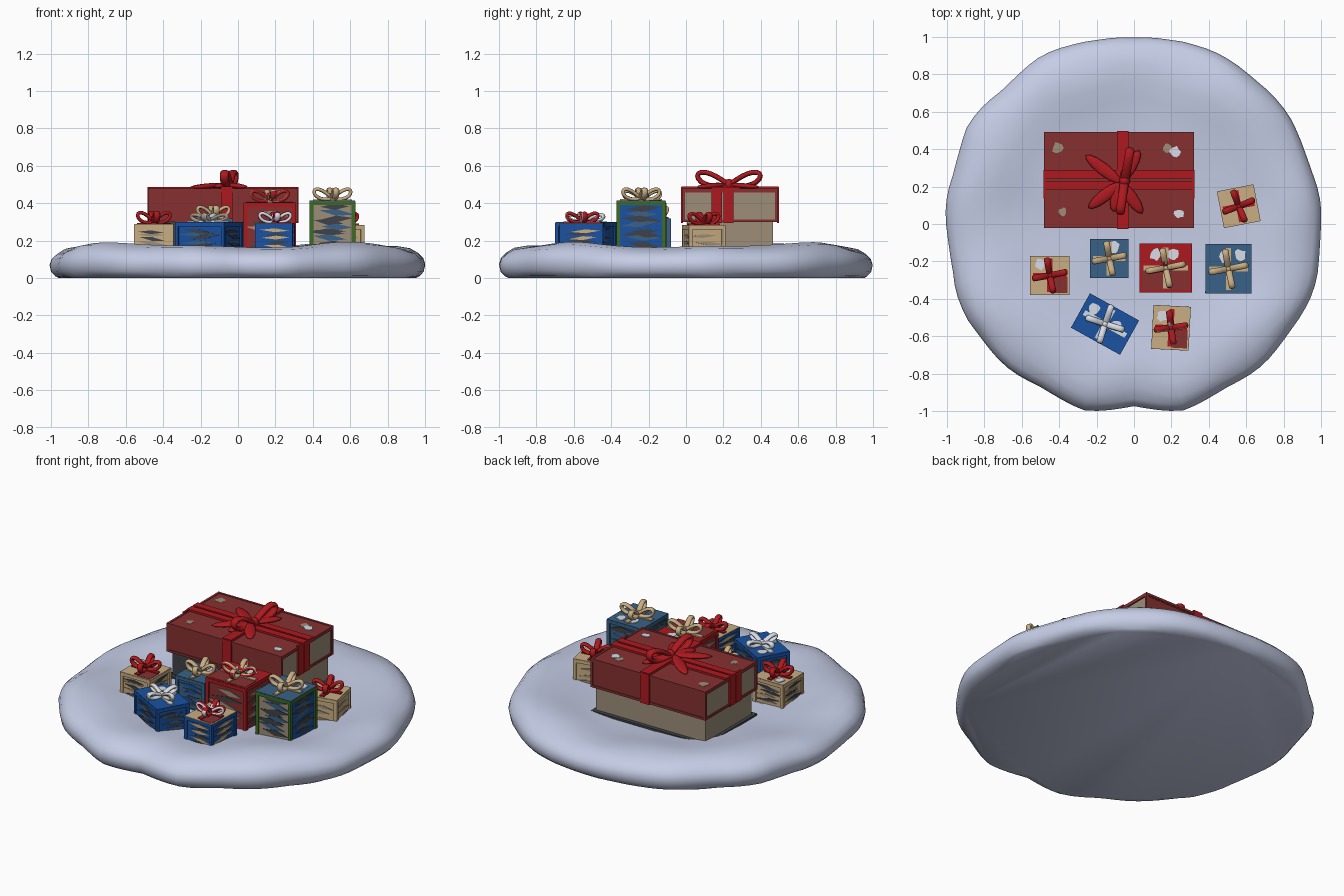
import bpy, bmesh, math, random
from math import sin, cos, pi, radians
from mathutils import Matrix, Vector

random.seed(4)
if "Cube" in bpy.data.objects:
    bpy.data.objects.remove(bpy.data.objects["Cube"])


def material(name, rgb):
    m = bpy.data.materials.new(name)
    m.use_nodes = True
    m.diffuse_color = (*rgb, 1)
    m.node_tree.nodes["Principled BSDF"].inputs["Base Color"].default_value = (*rgb, 1)
    return m


SNOW = material("snow", (.56, .61, .79))
WHITE = material("frost white", (.78, .83, .92))
DARK_RED = material("wrapping dark red", (.24, .03, .03))
RED = material("ribbon red", (.42, .01, .014))
BEIGE = material("cream paper", (.58, .42, .23))
TAUPE = material("taupe card", (.34, .27, .19))
BLUE = material("royal blue", (.01, .085, .36))
STEEL = material("steel blue", (.04, .12, .24))
GREEN = material("green", (.045, .15, .018))
DARK = material("charcoal", (.05, .055, .065))


def finish(name, bm, mats, world=Matrix(), smooth=False, pick=None):
    # pick chooses a material slot from the local face normal
    bmesh.ops.recalc_face_normals(bm, faces=bm.faces)
    bm.normal_update()
    for f in bm.faces:
        f.smooth = smooth
        if pick:
            f.material_index = pick(f.normal)
    mesh = bpy.data.meshes.new(name)
    bm.to_mesh(mesh)
    bm.free()
    for m in mats:
        mesh.materials.append(m)
    obj = bpy.data.objects.new(name, mesh)
    obj.matrix_world = world
    bpy.context.collection.objects.link(obj)
    return obj


def side_of(n):
    # front, right, back, left of a box
    if abs(n.y) >= abs(n.x):
        return 0 if n.y < 0 else 2
    return 1 if n.x > 0 else 3


def placed(center, size):
    return Matrix.Translation(center) @ Matrix.Diagonal((*size, 1))


def blocks(name, matrices, mats, world, pick=None):
    bm = bmesh.new()
    for m in matrices:
        bmesh.ops.create_cube(bm, size=1, matrix=m)
    return finish(name, bm, mats, world, pick=pick)


def frame(name, size, z, t, mats, world):
    # Twelve bars along the edges of a box standing on z
    bars = []
    half = [s / 2 for s in size]
    for axis in range(3):
        a, b = [i for i in range(3) if i != axis]
        for sa in (-1, 1):
            for sb in (-1, 1):
                c, s = Vector((0, 0, z + half[2])), [t, t, t]
                c[a] += sa * (half[a] - t / 2)
                c[b] += sb * (half[b] - t / 2)
                s[axis] = size[axis]
                bars.append(placed(c, s))
    blocks(name, bars, mats, world, side_of if len(mats) == 4 else None)


def patch(name, x, y, z, r, mat, world):
    # Thin irregular blotch lying on a lid
    bm = bmesh.new()
    ring = [bm.verts.new((x + r * random.uniform(.7, 1.2) * cos(i * pi / 5),
                          y + r * random.uniform(.7, 1.2) * sin(i * pi / 5), z)) for i in range(10)]
    face = bm.faces.new(ring)
    up = bmesh.ops.extrude_face_region(bm, geom=[face])["geom"]
    bmesh.ops.translate(bm, vec=(0, 0, .005), verts=[v for v in up if isinstance(v, bmesh.types.BMVert)])
    finish(name, bm, [mat], world)


def loops(name, angles, reach, height, radius, z, mats, world):
    # Tubular ribbon loops leaning out from the knot
    bm = bmesh.new()
    n, sides = 18, 8
    for ang in angles:
        turn = Matrix.Rotation(radians(ang), 4, 'Z')
        path = []
        for i in range(n):
            a = 2 * pi * i / n
            u = (1 - cos(a)) / 2
            path.append(Vector((reach * u, 0, height * (.2 + .47 * u - .4 * sin(a) * u ** .5))))
        rings = []
        for i, p in enumerate(path):
            d = (path[(i + 1) % n] - path[i - 1]).normalized()
            side = Vector((0, 1, 0))
            out = d.cross(side)
            rings.append([bm.verts.new(turn @ (p + Vector((0, 0, z)) + radius * (
                1.4 * cos(k * 2 * pi / sides) * side + .8 * sin(k * 2 * pi / sides) * out)))
                for k in range(sides)])
        for i in range(n):
            for k in range(sides):
                a, b, k2 = rings[i], rings[(i + 1) % n], (k + 1) % sides
                bm.faces.new((a[k], a[k2], b[k2], b[k]))
    bmesh.ops.create_uvsphere(bm, u_segments=10, v_segments=6, radius=radius * 1.7,
                              matrix=Matrix.Translation((0, 0, z + height * .25)))
    finish(name, bm, mats, world, True, lambda v: int(len(mats) > 1 and v.y < -.55))


# Snow mound: a lumpy disc with a raised soft rim and flat underside
outline = [1.0, .995, 1.0, 1.015, 1.01, 1.015, .99, 1.015, 1.02, 1.01, 1.03, 1.005,
           1.005, 1.0, 1.03, 1.02, 1.01, 1.025, .98, 1.025, 1.01, 1.015, 1.02, 1.015]
profile = [(.2, .13), (.4, .132), (.55, .14), (.66, .155), (.75, .172), (.84, .175), (.91, .163),
           (.96, .14), (.99, .11), (1, .075), (.992, .035), (.97, .01), (.94, 0)]
bm = bmesh.new()
SEG = 96
rings = []
for f, z in profile:
    ring = []
    for i in range(SEG):
        t = i * 24 / SEG
        k, w = int(t), t % 1
        r = outline[k] * (1 - w) + outline[(k + 1) % 24] * w + .006 * sin(13 * i * 2 * pi / SEG)
        a = 2 * pi * i / SEG
        lump = 1 + (-.07 * cos(4 * a) + .035 * sin(7 * a + 1)) * min(1, f * f * 1.5)
        shift = 1 + .02 * sin(9 * a) * (.5 < f < .95)
        ring.append(bm.verts.new((f * r * shift * cos(a), f * r * shift * sin(a), z * lump)))
    rings.append(ring)
for a, b in zip(rings, rings[1:]):
    for i in range(SEG):
        j = (i + 1) % SEG
        bm.faces.new((a[i], a[j], b[j], b[i]))
bm.faces.new(rings[0])
bm.faces.new(rings[-1])
mound = finish("snow_mound", bm, [SNOW], smooth=True)
bpy.context.view_layer.objects.active = mound
mound.select_set(True)
bpy.ops.object.shade_smooth_by_angle(angle=radians(50))


# Small gifts: framed box, tapered side streaks, painted lid, lid ribbon and four-loop bow
def gift(name, x, y, sx, sy, top, angle, body, lid, trim, ribbon, streaks, frost, quads=(), tall=.075):
    base = .115
    h = top - base
    world = Matrix.Translation((x, y, 0)) @ Matrix.Rotation(radians(angle), 4, 'Z')
    blocks(name + "_box", [placed((0, 0, base + h / 2), (sx - .016, sy - .016, h - .016))], body, world,
           side_of if len(body) == 4 else None)
    blocks(name + "_lid", [placed((0, 0, top), (sx - .002, sy - .002, .006))], [lid], world)
    frame(name + "_frame", (sx, sy, h), base, .02, trim, world)
    for s, mat in enumerate(streaks):
        bm = bmesh.new()
        for k in range(4):
            wide, deep = (sx, sy) if k % 2 == 0 else (sy, sx)
            for j in range(3):
                zz = base + h * (.22 + .22 * j + .11 * s + random.uniform(-.04, .04))
                m = (Matrix.Rotation(k * pi / 2, 4, 'Z')
                     @ Matrix.Translation((random.uniform(-.12, .12) * wide, -deep / 2 + .007, zz))
                     @ Matrix.Rotation(random.uniform(-.15, .15), 4, 'Y')
                     @ Matrix.Diagonal((wide * random.uniform(.3, .4), .004 + .002 * s, h * .06, 1))
                     @ Matrix.Rotation(pi / 2, 4, 'X'))
                bmesh.ops.create_cone(bm, cap_ends=True, segments=4, radius1=1, radius2=1, depth=1, matrix=m)
        finish(name + "_streaks", bm, [mat], world)
    for px, py, mat in quads:
        blocks(name + "_lid_panel", [placed((px * sx, py * sy, top + .002), (sx * .42, sy * .42, .006))], [mat], world)
    blocks(name + "_ribbon", [placed((0, 0, top + .005), (.028, sy * .85, .012)),
                              placed((0, 0, top + .004), (sx * .85, .028, .012))], ribbon[:1], world)
    for px, py in frost:
        patch(name + "_frost", px * sx, py * sy, top + .002, .032, WHITE, world)
    loops(name + "_bow", (12, 100, 190, 282), min(.1, .42 * sx), tall, .012, top, ribbon, world)


gift("left_cream_gift", -.45, -.275, .21, .21, .285, 0, [BEIGE], BEIGE, [BEIGE], [RED],
     [TAUPE, DARK], [(-.25, .3)], [(.24, -.24, DARK_RED)])
gift("steel_gift", -.132, -.185, .205, .21, .315, 0, [STEEL], STEEL, [STEEL], [BEIGE],
     [DARK, BLUE], [(.12, .3)])
gift("red_gift", .17, -.235, .28, .26, .4, 0, [DARK_RED], RED, [RED], [BEIGE, RED],
     [DARK, TAUPE], [(-.2, .28), (.13, .3)], [(.24, -.24, DARK_RED), (-.24, -.24, DARK_RED)])
gift("green_trim_gift", .505, -.24, .245, .265, .41, 0, [TAUPE, BLUE, STEEL, STEEL], STEEL,
     [GREEN, GREEN, STEEL, STEEL], [BEIGE], [DARK, STEEL, DARK], [(-.1, .25), (.25, .28)])
gift("right_cream_gift", .56, .095, .2, .2, .28, 11, [BEIGE], BEIGE, [BEIGE], [RED], [TAUPE], [])
gift("blue_gift", -.155, -.535, .3, .21, .295, -29, [BLUE], BLUE, [BLUE], [WHITE, TAUPE],
     [STEEL, DARK], [(-.3, .22), (.2, .1)], tall=.05)
gift("front_gift", .198, -.555, .2, .235, .29, -3, [BLUE], BEIGE, [BLUE], [RED, WHITE],
     [DARK, BEIGE], [(-.25, .27)], [(.24, -.24, DARK_RED)], tall=.065)

# Large gift: cream lower box with a base plate, and a red-wrapped upper box
BIG = Matrix.Translation((-.08, .235, 0))
blocks("large_base_plate", [placed((0, 0, .143), (.8, .51, .012))], [DARK], BIG)
blocks("large_lower_box", [placed((0, 0, .225), (.76, .46, .17))], [DARK, TAUPE, TAUPE, TAUPE], BIG, side_of)
blocks("large_upper_core", [placed((0, 0, .388), (.785, .48, .155))], [TAUPE], BIG)
blocks("large_wrapping", [placed((0, 0, .466), (.8, .51, .018)), placed((0, 0, .305), (.8, .51, .014)),
                          placed((0, -.247, .385), (.79, .012, .17)),
                          placed((0, .247, .385), (.79, .012, .17))], [DARK_RED], BIG)
frame("large_frame", (.8, .515, .18), .298, .014, [DARK_RED], BIG)

# Large ribbon: twin strips lengthwise, one strip across, wrapped down the sides
strips = [placed((.02, 0, .482), (.06, .52, .016))]
for dy in (-.028, .03):
    strips.append(placed((0, dy, .48), (.806, .046, .014)))
for s in (-1, 1):
    strips.append(placed((.02, s * .257, .39), (.06, .012, .19)))
    for dy in (-.07, -.008):
        strips.append(placed((s * .397, dy, .39), (.012, .055, .19)))
blocks("large_ribbon", strips, [RED], BIG)

# Large bow: two upright loops and flattened trailing petals
KNOT = BIG @ Matrix.Translation((.03, -.005, 0))
loops("large_bow", (80, 262), .17, .105, .017, .475, [RED], KNOT)
bm = bmesh.new()
for ang, length in ((142, .24), (60, .2), (218, .22), (305, .2), (255, .16)):
    bmesh.ops.create_uvsphere(bm, u_segments=12, v_segments=8, radius=1,
                              matrix=Matrix.Translation((-.02, -.01, .5)) @ Matrix.Rotation(radians(ang), 4, 'Z')
                              @ Matrix.Rotation(.07, 4, 'Y')
                              @ placed((length / 2, 0, 0), (length / 2, .033, .014)))
finish("large_bow_tails", bm, [RED], KNOT, True)

# Blotches on the large lid
for px, py, r, mat in ((.3, .15, .032, WHITE), (.32, -.18, .027, WHITE), (-.33, .17, .03, TAUPE),
                       (-.3, -.17, .022, TAUPE), (.26, .17, .026, TAUPE)):
    patch("large_lid_blotch", px, py, .474 if mat is WHITE else .472, r, mat, BIG)
